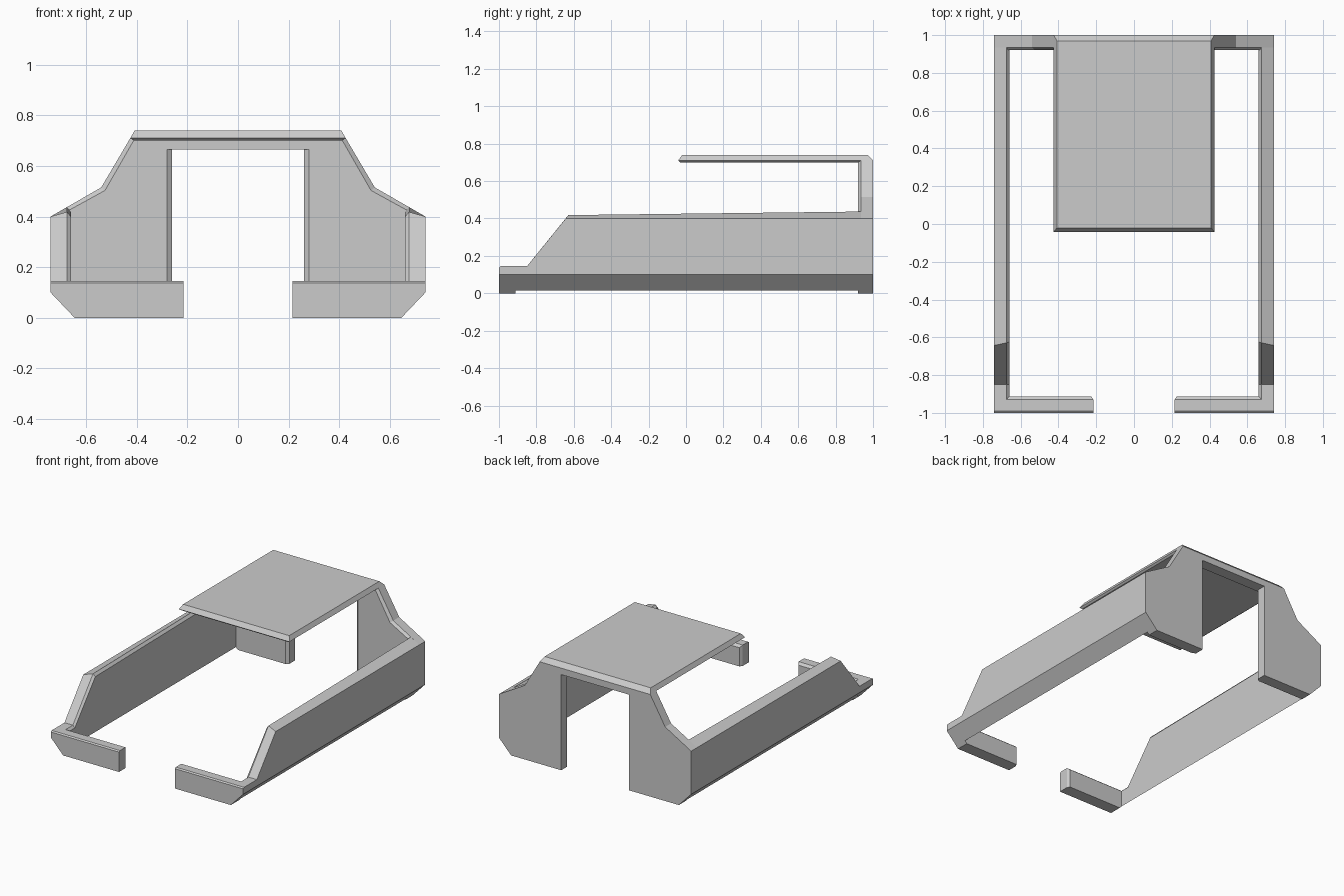
import bpy, bmesh

if "Cube" in bpy.data.objects:
    bpy.data.objects.remove(bpy.data.objects["Cube"])


def loft(name, rings, mirror=False):
    """Skin a row of equal-length closed rings and cap both ends."""
    bm = bmesh.new()
    loops = [[bm.verts.new(p) for p in ring] for ring in rings]
    n = len(loops[0])
    for a, b in zip(loops, loops[1:]):
        for i in range(n):
            j = (i + 1) % n
            bm.faces.new((a[i], a[j], b[j], b[i]))
    bm.faces.new(loops[0])
    bm.faces.new(loops[-1][::-1])
    bmesh.ops.recalc_face_normals(bm, faces=bm.faces)
    mesh = bpy.data.meshes.new(name)
    bm.to_mesh(mesh)
    bm.free()
    obj = bpy.data.objects.new(name, mesh)
    bpy.context.collection.objects.link(obj)
    if mirror:
        mod = obj.modifiers.new("Mirror", 'MIRROR')
        mod.use_clip = False
        mod.use_mirror_merge = False
    return obj


def at_y(y, profile):
    return [(x, y, z) for x, z in profile]


def both_sides(half):
    return half + [(-x, z) for x, z in reversed(half)]


# Back arch: full outline, with the front edge chamfered inward
outer = both_sides([(0.26, 0.665), (0.26, 0), (0.645, 0), (0.74, 0.10),
                    (0.74, 0.40), (0.54, 0.515), (0.425, 0.71)])
inset = both_sides([(0.28, 0.665), (0.28, 0), (0.645, 0), (0.74, 0.10),
                    (0.74, 0.385), (0.525, 0.503), (0.412, 0.70)])
loft("back_arch", [at_y(1.0, outer), at_y(0.935, outer), at_y(0.92, inset)])


# Roof plate: stacked rectangles give its chamfered rim
def rect(x, y0, y1, z):
    return [(-x, y0, z), (x, y0, z), (x, y1, z), (-x, y1, z)]


loft("roof_plate", [rect(0.412, -0.03, 1.0, 0.70),
                    rect(0.425, -0.042, 1.0, 0.71),
                    rect(0.408, -0.02, 0.97, 0.74)])


# Side walls: one section swept from back to the sloping front end
def wall(y_outer, y_ridge, y_inner, z_outer, z_ridge, z_inner):
    return [(0.74, y_outer, 0.10), (0.74, y_outer, z_outer),
            (0.675, y_ridge, z_ridge), (0.66, y_inner, z_inner),
            (0.66, y_inner, 0.016)]


loft("side_wall", [wall(0.935, 0.935, 0.935, 0.40, 0.437, 0.42),
                   wall(-0.643, -0.629, -0.625, 0.40, 0.418, 0.40),
                   wall(-0.85, -0.85, -0.85, 0.145, 0.145, 0.13),
                   wall(-0.93, -0.93, -0.93, 0.145, 0.145, 0.13)], mirror=True)


# Front lips: low bars turned in from the walls
def lip(y, x_end, top):
    return at_y(y, [(x_end, 0), (0.645, 0), (0.74, 0.10),
                    (0.74, top), (x_end, top)])


loft("front_lip", [lip(-1.0, 0.215, 0.138), lip(-0.99, 0.215, 0.145),
                   lip(-0.93, 0.215, 0.145), lip(-0.912, 0.227, 0.13)],
     mirror=True)
